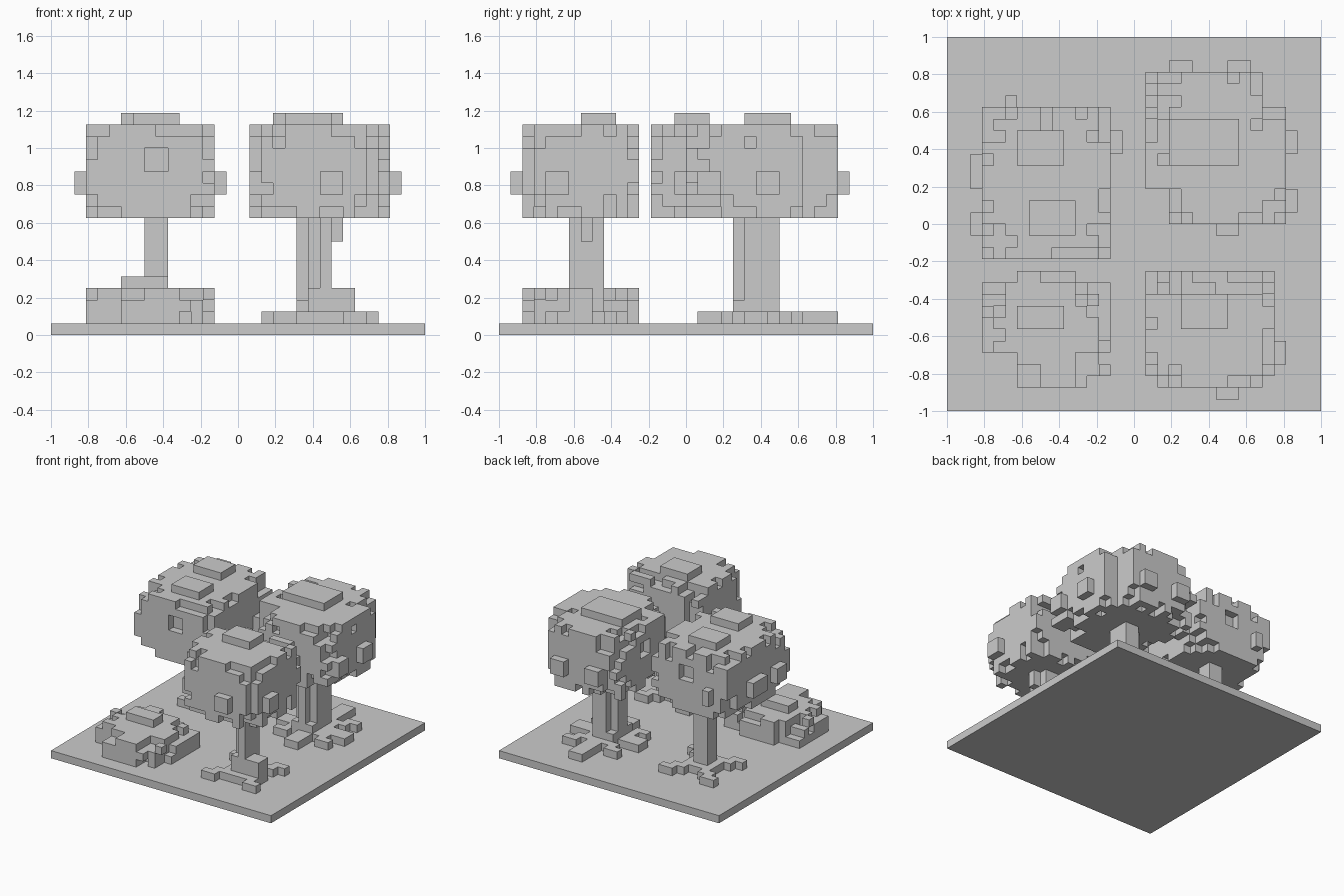
import bpy, bmesh
from itertools import product
from mathutils import Vector, noise

if "Cube" in bpy.data.objects:
    bpy.data.objects.remove(bpy.data.objects["Cube"], do_unlink=True)

UNIT = 1 / 16  # edge of one block
stone = bpy.data.materials.new("plain_grey")
stone.use_nodes = True
GREY = (0.6, 0.6, 0.6, 1)
stone.diffuse_color = GREY
stone.node_tree.nodes["Principled BSDF"].inputs["Base Color"].default_value = GREY


def box(xs, ys, zs):
    """Set of block cells inside three index ranges."""
    return set(product(range(*xs), range(*ys), range(*zs)))


def blob(xs, ys, zs, limit, seed, rough, dome=0):
    """Box of blocks with its corners rounded off raggedly."""
    mid = [(a + b) / 2 for a, b in (xs, ys, zs)]
    half = [(b - a) / 2 for a, b in (xs, ys, zs)]
    if dome:
        mid[2], half[2] = zs[0], dome
    kept = set()
    for cell in box(xs, ys, zs):
        d = sum(((c + 0.5 - m) / h) ** 2 for c, m, h in zip(cell, mid, half))
        wobble = noise.noise(Vector(cell) * 0.7 + Vector((seed, seed / 2, 0.3)))
        if d + rough * wobble < limit:
            kept.add(cell)
    return kept


def roots(cx, cy, reach):
    """Four stepped diagonal roots around a wider foot."""
    cells = box((cx - 2, cx + 2), (cy - 2, cy + 2), (1, 2))
    for sx, sy in product((-1, 1), repeat=2):
        for k in range(reach):
            x, y = cx + sx * k, cy + sy * k
            cells |= box((x - 1, x + 1), (y, y + 1), (1, 2))
    return cells


def build(name, cells):
    """Mesh the outer skin of a set of block cells."""
    bm = bmesh.new()
    verts = {}

    def vert(p):
        if p not in verts:
            verts[p] = bm.verts.new((p[0] * UNIT - 1, p[1] * UNIT - 1, p[2] * UNIT))
        return verts[p]

    for cell in cells:
        for axis, side in product(range(3), (0, 1)):
            beside = list(cell)
            beside[axis] += 2 * side - 1
            if tuple(beside) in cells:
                continue
            u, v = (axis + 1) % 3, (axis + 2) % 3
            ring = []
            for du, dv in ((0, 0), (1, 0), (1, 1), (0, 1)):
                p = list(cell)
                p[axis] += side
                p[u] += du
                p[v] += dv
                ring.append(vert(tuple(p)))
            bm.faces.new(ring if side else ring[::-1])
    mesh = bpy.data.meshes.new(name)
    bm.to_mesh(mesh)
    bm.free()
    mesh.materials.append(stone)
    obj = bpy.data.objects.new(name, mesh)
    bpy.context.collection.objects.link(obj)


# Ground slab
bpy.ops.mesh.primitive_cube_add(size=1, location=(0, 0, UNIT / 2))
slab = bpy.context.object
slab.name = "ground_slab"
slab.scale = (2, 2, UNIT)
slab.data.materials.append(stone)

LEAF = (10, 18)   # canopy height range
CAP = (18, 19)    # raised patch on top
BUMP = (12, 14)   # leaf tufts on the sides
HOLE = (14, 16)   # small hollows

# Front right tree
leaves = blob((17, 28), (2, 12), LEAF, 1.7, 3, 0.9)
leaves -= box((17, 18), (2, 3), LEAF) | box((27, 28), (2, 3), LEAF)
leaves |= box((20, 24), (7, 10), CAP)
leaves |= box((23, 25), (1, 3), BUMP) | box((27, 29), (4, 6), BUMP)
build("front_right_canopy", leaves)
trunk = box((22, 24), (6, 9), (1, 10)) - box((22, 23), (6, 7), (4, 10))
trunk |= box((24, 25), (7, 8), (8, 10)) | box((24, 26), (6, 8), (1, 4))
build("front_right_trunk", trunk | roots(23, 7, 4))

# Back left tree
leaves = blob((3, 14), (13, 26), LEAF, 1.85, 11, 0.7)
leaves |= box((6, 10), (21, 24), CAP) | box((7, 11), (15, 18), CAP)
leaves |= box((2, 4), (15, 17), BUMP) | box((2, 5), (19, 22), BUMP)
leaves |= box((13, 15), (22, 24), BUMP) | box((5, 6), (25, 27), BUMP)
leaves -= box((8, 10), (13, 14), HOLE) | box((8, 10), (25, 26), HOLE)
build("back_left_canopy", leaves)
build("back_left_trunk", box((8, 10), (21, 23), (1, 10)) | roots(9, 22, 4))

# Back right tree, with two corners cut back
leaves = blob((17, 29), (16, 29), LEAF, 1.7, 23, 0.9)
leaves -= box((27, 29), (26, 29), LEAF) | box((17, 19), (16, 19), LEAF)
leaves |= box((19, 25), (21, 25), CAP)
leaves |= box((19, 21), (28, 30), BUMP) | box((24, 26), (28, 30), BUMP)
leaves |= box((28, 30), (17, 19), BUMP) | box((28, 30), (22, 24), BUMP)
leaves |= box((23, 25), (15, 17), BUMP)
leaves -= box((17, 18), (22, 24), HOLE)
build("back_right_canopy", leaves)
trunk = box((21, 24), (20, 24), (1, 10))
for x, y in ((21, 20), (23, 20), (21, 23)):
    trunk -= box((x, x + 1), (y, y + 1), (3, 10))
trunk |= roots(23, 22, 4)
trunk |= box((18, 28), (21, 23), (1, 2)) | box((22, 24), (17, 29), (1, 2))
build("back_right_trunk", trunk)

# Front left bush, with one corner cut back
bush = blob((3, 14), (2, 12), (1, 4), 1.15, 31, 0.85, dome=4)
bush |= box((12, 14), (6, 11), (1, 3))
bush -= box((3, 6), (2, 5), (1, 4))
bush |= box((6, 10), (7, 9), (3, 5))
build("front_left_bush", bush)
